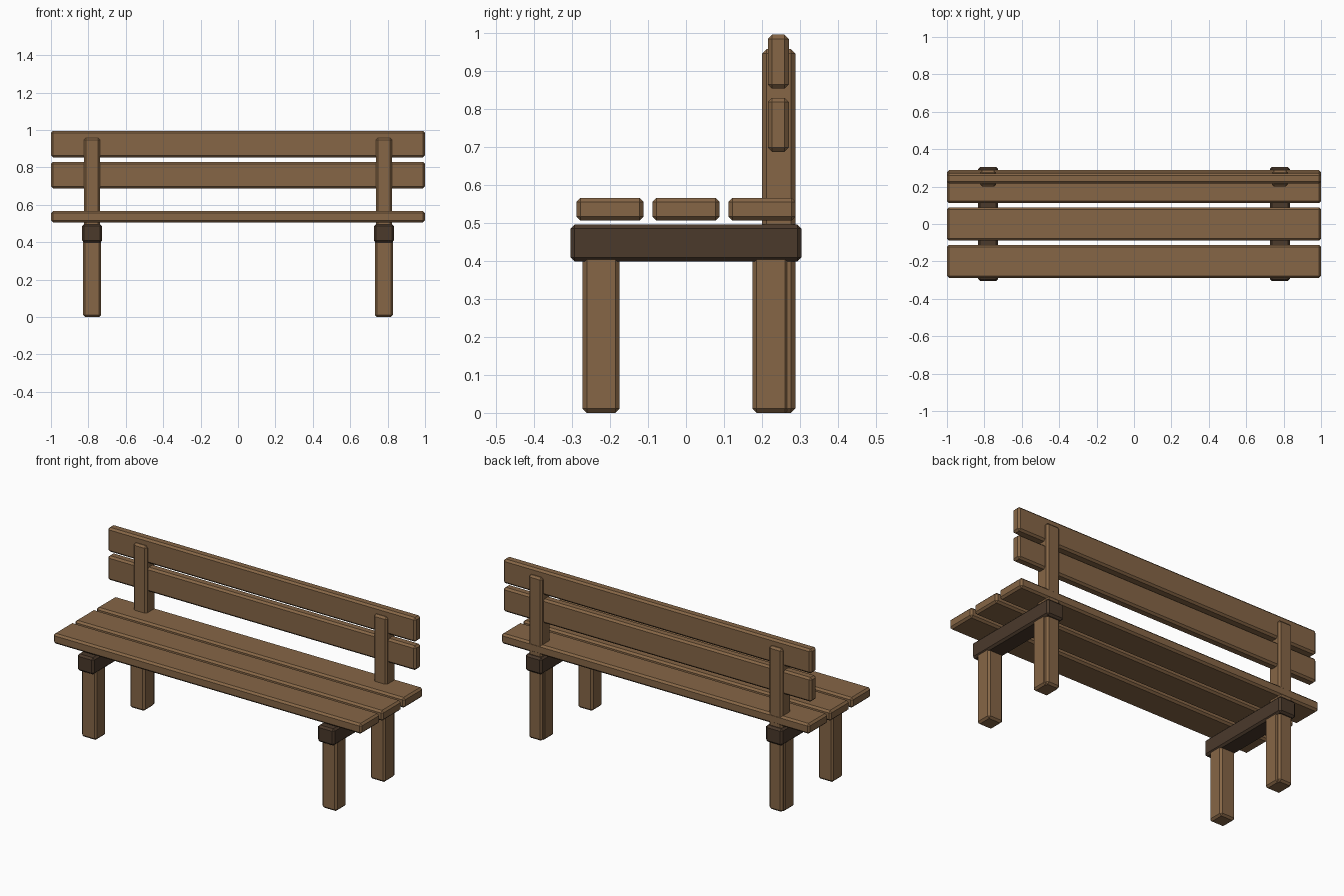
import bpy
import bmesh

if "Cube" in bpy.data.objects:
    bpy.data.objects.remove(bpy.data.objects["Cube"])


def material(name, color):
    m = bpy.data.materials.new(name)
    m.diffuse_color = (*color, 1.0)
    m.use_nodes = True
    m.node_tree.nodes["Principled BSDF"].inputs["Base Color"].default_value = m.diffuse_color
    return m


WOOD = material("warm wood", (0.238, 0.133, 0.061))
DARK = material("dark wood", (0.069, 0.041, 0.024))


def beam(name, x, y, z, mat, chamfer=0.011):
    """Chamfered box spanning the (min, max) ranges x, y, z."""
    bm = bmesh.new()
    bmesh.ops.create_cube(bm, size=1.0)
    for v in bm.verts:
        for i, (lo, hi) in enumerate((x, y, z)):
            v.co[i] = (lo + hi) / 2 + v.co[i] * (hi - lo)
    bmesh.ops.bevel(bm, geom=bm.edges[:], offset=chamfer, segments=1,
                    affect='EDGES')
    mesh = bpy.data.meshes.new(name)
    bm.to_mesh(mesh)
    bm.free()
    mesh.materials.append(mat)
    obj = bpy.data.objects.new(name, mesh)
    bpy.context.collection.objects.link(obj)
    return obj


def around(c, width):
    return (c - width / 2, c + width / 2)


# Seat planks
for i, y in enumerate((-0.2, 0.0, 0.2)):
    beam(f"seat_plank_{i + 1}", (-1, 1), around(y, 0.177), (0.506, 0.566), WOOD)

# Backrest planks
for i, z in enumerate((0.758, 0.924)):
    beam(f"back_plank_{i + 1}", (-1, 1), around(0.243, 0.055), around(z, 0.142), WOOD)

# Legs, back posts and cross beams on each side
for side, x in (("left", -0.78), ("right", 0.78)):
    beam(f"front_leg_{side}", around(x, 0.097), around(-0.2235, 0.097), (0, 0.415), WOOD)
    beam(f"back_leg_{side}", around(x, 0.097), around(0.2235, 0.097), (0, 0.415), WOOD)
    beam(f"back_post_{side}", around(x, 0.087), around(0.244, 0.087), (0, 0.957), WOOD)
    beam(f"cross_beam_{side}", around(x, 0.108), (-0.304, 0.304), (0.398, 0.496), DARK)
